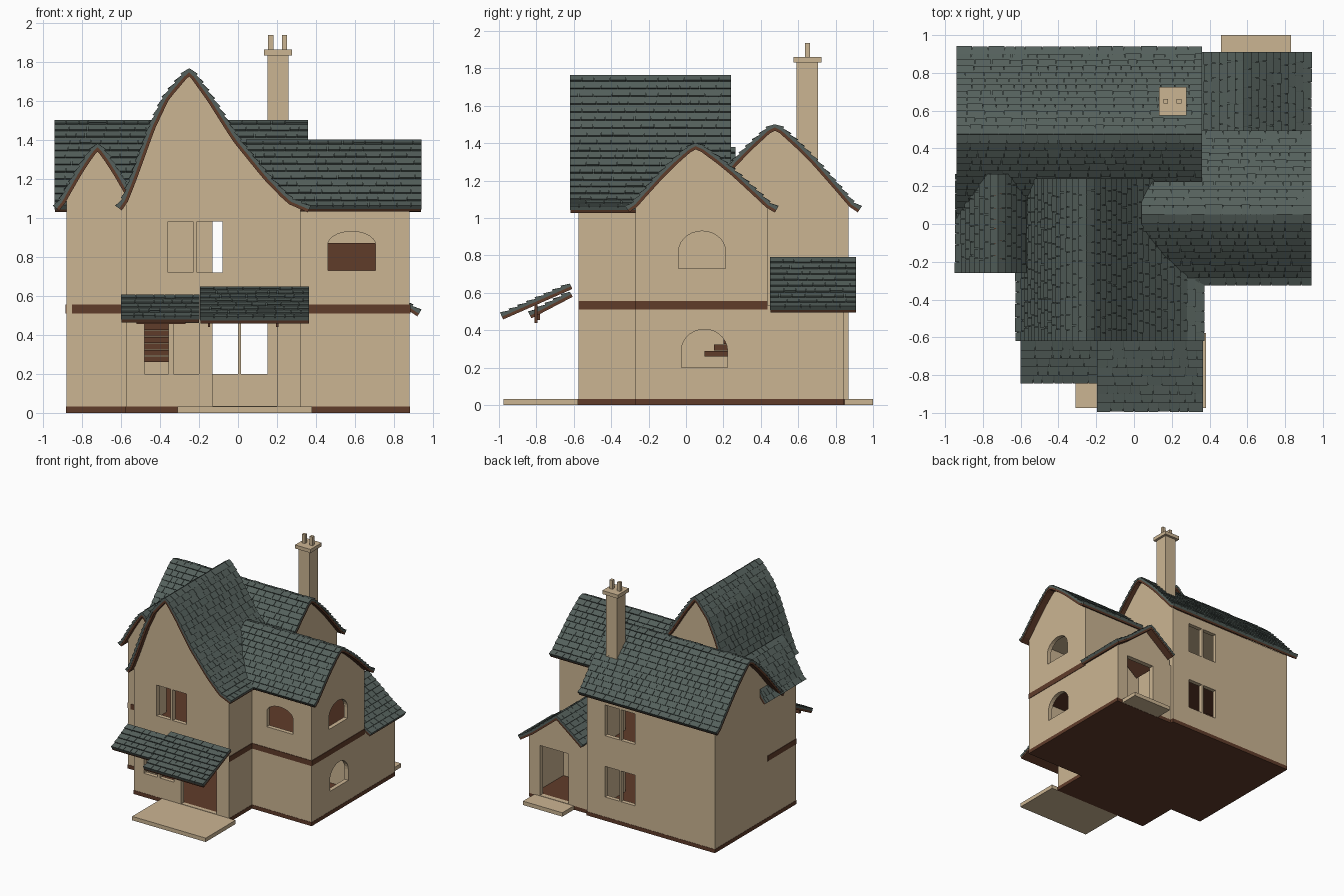
import bpy, bmesh, math, random
from mathutils import Vector

random.seed(4)
if "Cube" in bpy.data.objects:
    bpy.data.objects.remove(bpy.data.objects["Cube"], do_unlink=True)


def material(name, rgb):
    m = bpy.data.materials.new(name)
    m.use_nodes = True
    m.diffuse_color = (*rgb, 1)
    m.node_tree.nodes["Principled BSDF"].inputs["Base Color"].default_value = (*rgb, 1)
    return m


PLASTER = material("tan plaster", (0.60, 0.46, 0.29))
SLATE = material("grey green slate", (0.09, 0.118, 0.107))
WOOD = material("dark brown wood", (0.117, 0.045, 0.023))


def place(axis, a, b, v):
    """Section point (a, b) at distance v along the axis."""
    return {"x": (v, a, b), "y": (a, v, b), "z": (a, b, v)}[axis]


def prism(bm, axis, pts, v0, v1):
    n = len(pts)
    lo = [bm.verts.new(place(axis, *p, v0)) for p in pts]
    hi = [bm.verts.new(place(axis, *p, v1)) for p in pts]
    bm.faces.new(lo)
    bm.faces.new(hi)
    for i in range(n):
        j = (i + 1) % n
        bm.faces.new((lo[i], lo[j], hi[j], hi[i]))


def box(bm, x0, x1, y0, y1, z0, z1):
    prism(bm, "z", [(x0, y0), (x1, y0), (x1, y1), (x0, y1)], z0, z1)


def finish(name, bm, mat):
    bmesh.ops.recalc_face_normals(bm, faces=bm.faces[:])
    me = bpy.data.meshes.new(name)
    bm.to_mesh(me)
    bm.free()
    me.materials.append(mat)
    ob = bpy.data.objects.new(name, me)
    bpy.context.scene.collection.objects.link(ob)
    return ob


def boxes(name, mat, *dims):
    bm = bmesh.new()
    for d in dims:
        box(bm, *d)
    return finish(name, bm, mat)


def cut(ob, cutter):
    mod = ob.modifiers.new("cut", "BOOLEAN")
    mod.operation, mod.solver, mod.object = "DIFFERENCE", "EXACT", cutter
    bpy.context.view_layer.objects.active = ob
    bpy.ops.object.modifier_apply(modifier=mod.name)
    bpy.data.objects.remove(cutter, do_unlink=True)


# Footprint, storey heights and wall shell
PLAN = [(-.575, -.575), (.32, -.575), (.32, -.27), (.88, -.27), (.88, .437),
        (.32, .437), (.32, .87), (-.88, .87), (-.88, -.22), (-.575, -.22)]
FLOOR, BAND, BAND_TOP, WALL_TOP = .03, .51, .555, 1.06


def inset(plan, t):
    out = []
    for i, p in enumerate(plan):
        a, b, c = Vector(plan[i - 1]), Vector(p), Vector(plan[(i + 1) % len(plan)])
        d, e = (b - a).normalized(), (c - b).normalized()
        out.append((b.x - t * (d.y + e.y), b.y + t * (d.x + e.x)))
    return out


def slab(name, t, z0, z1, mat):
    bm = bmesh.new()
    prism(bm, "z", inset(PLAN, t), z0, z1)
    return finish(name, bm, mat)


def arch(u0, u1, z0, spring, rise):
    c, r = (u0 + u1) / 2, (u1 - u0) / 2
    curve = [(c + r * math.cos(a), spring + rise * math.sin(a))
             for a in (math.pi * i / 14 for i in range(15))]
    return [(u0, z0), (u1, z0)] + curve


walls = slab("walls", 0, FLOOR, WALL_TOP, PLASTER)
cut(walls, slab("room_cutter", .035, -.1, 1.2, PLASTER))
openings = bmesh.new()
for x0, x1, z0, z1 in [(-.36, -.23, .72, .98), (-.21, -.08, .72, .98), (-.48, -.355, .2, .46),
                       (-.33, -.2, .2, .46), (-.13, .2, .035, .475)]:
    box(openings, x0, x1, -.65, -.5, z0, z1)
for x0, x1 in [(-.13, .0), (.015, .15)]:
    for z in (.2, .72):
        box(openings, x0, x1, .8, .95, z, z + .26)
prism(openings, "x", arch(-.025, .222, .2, .29, .115), .8, .95)
prism(openings, "x", arch(-.04, .212, .73, .82, .11), .8, .95)
prism(openings, "y", arch(.46, .705, .73, .86, .07), -.35, -.2)
cut(walls, finish("opening_cutter", openings, PLASTER))

slab("base", -.002, 0, FLOOR + .002, WOOD)
slab("upper_floor", .02, BAND, BAND_TOP, WOOD)
slab("ceiling", .02, 1.035, 1.055, PLASTER)
bands = [(.32, .884, -.274, -.27), (.88, .884, -.27, .437), (.32, .324, -.575, -.27),
         (-.85, -.575, -.224, -.22), (-.884, -.88, -.22, .165), (-.579, -.575, -.575, -.22)]
boxes("belt_course", WOOD, *[(*b, BAND, BAND_TOP) for b in bands])

# Interior stair and screen
boxes("stairs", WOOD, *[(-.5, -.35, .1 + i * .05, .5, .26 + i * .033, .29 + i * .033)
                        for i in range(7)])
boxes("room_screen", WOOD, (.36, .84, .33, .35, BAND_TOP, .87))

# Rear porch body and the two door slabs
porch = boxes("rear_porch_wall", PLASTER, (.32, .88, .805, .845, FLOOR, .535))
cut(porch, boxes("porch_cutter", PLASTER, (.51, .78, .7, .95, .035, .46)))
boxes("rear_porch_side", PLASTER, (.845, .88, .437, .806, FLOOR, .535))
boxes("rear_porch_base", WOOD, (.322, .882, .439, .845, 0, FLOOR + .002))
boxes("front_doorstep", PLASTER, (-.31, .38, -.975, -.577, 0, FLOOR + .003))
boxes("rear_doorstep", PLASTER, (.46, .83, .847, 1.0, 0, FLOOR + .003))


# Roofs: each slope is a polyline from ridge to eave
def normals(line):
    out = []
    for i in range(len(line)):
        a, b = line[max(i - 1, 0)], line[min(i + 1, len(line) - 1)]
        d = (b - a).normalized()
        out.append(Vector((-d.y, d.x)) * (1 if d.x > 0 else -1))
    return out


def resample(line, step):
    lens = [(b - a).length for a, b in zip(line, line[1:])]
    n = max(2, round(sum(lens) / step))
    out = []
    for k in range(n + 1):
        s, i = sum(lens) * k / n, 0
        while i < len(lens) - 1 and s > lens[i]:
            s -= lens[i]
            i += 1
        out.append(line[i].lerp(line[i + 1], min(s / lens[i], 1)))
    return out


def layer(bm, axis, line, top, bottom, v0, v1):
    ns = normals(line)
    up = [p + n * top for p, n in zip(line, ns)]
    dn = [p + n * bottom for p, n in zip(line, ns)]
    for i in range(len(line) - 1):
        prism(bm, axis, [up[i], up[i + 1], dn[i + 1], dn[i]], v0, v1)


def roof(name, axis, slopes, v0, v1):
    tiles, boards = bmesh.new(), bmesh.new()
    for slope in slopes:
        line = resample([Vector(p) for p in slope], .05)
        ns = normals(line)
        layer(tiles, axis, line, 0, -.014, v0, v1)
        layer(boards, axis, line, -.014, -.03, v0 + .002, v1 - .002)
        for i in range(len(line) - 1):
            v = v0
            while v < v1 - .001:
                w = min(v + random.uniform(.045, .1), v1)
                if v1 - w < .03:
                    w = v1
                lift = random.uniform(.008, .012)
                a, b, n, m = line[i], line[i + 1], ns[i], ns[i + 1]
                prism(tiles, axis, [a + n * .001, b + m * lift, b - m * .004, a - n * .004],
                      v, w if w == v1 else w - .003)
                v = w
    finish(name + "_slates", tiles, SLATE)
    finish(name + "_boards", boards, WOOD)


def gable(name, axis, slopes, u0, u1, base, v0, v1):
    """End wall filling the space beneath a pair of slopes."""
    left, right = slopes
    curve = list(reversed(left)) + list(right[1:])

    def height(u):
        for (a, za), (b, zb) in zip(curve, curve[1:]):
            if a <= u <= b:
                return za + (zb - za) * (u - a) / (b - a)
        return base
    us = [u1 + (u0 - u1) * i / 40 for i in range(41)] + [left[0][0]]
    us.sort(reverse=True)
    bm = bmesh.new()
    prism(bm, axis, [(u0, base - .01), (u1, base - .01)] +
          [(u, max(height(u) - .02, base)) for u in us], v0, v1)
    finish(name, bm, PLASTER)


EVEN = [(0, 1), (.08, .965), (.3, .76), (.5, .55), (.78, .22), (.92, .05), (1, 0)]
STEEP = [(0, 1), (.08, .965), (.35, .8), (.55, .58), (.8, .22), (.92, .06), (1, 0)]
SWEPT = [(0, 1), (.05, .96), (.19, .79), (.4, .5), (.66, .22), (.84, .06), (1, 0)]


def bell(centre, ridge, wl, wr, left=EVEN, right=EVEN, eave=1.055):
    return [[(centre + s * w * t, eave + (ridge - eave) * h) for t, h in prof]
            for s, w, prof in ((-1, wl, left), (1, wr, right))]


main = bell(.475, 1.5, .455, .46)
roof("main_roof", "x", main, -.94, .36)
gable("main_gable_west", "x", main, -.22 + .3, .87, WALL_TOP, -.88, -.845)
gable("main_gable_east", "x", main, .08, .87, WALL_TOP, .285, .32)

wing = bell(-.25, 1.765, .37, .62, STEEP, SWEPT)
roof("front_wing_roof", "y", wing, -.62, .24)
gable("front_wing_gable", "y", wing, -.575, .32, WALL_TOP, -.575, -.54)
gable("front_wing_rear_gable", "y", wing, -.575, .32, WALL_TOP, .165, .2)

east = bell(.05, 1.4, .37, .44)
roof("east_wing_roof", "x", east, .04, .94)
gable("east_wing_gable", "x", east, -.27, .437, WALL_TOP, .845, .88)

west = bell(-.72, 1.38, .22, .22)
roof("west_wing_roof", "y", west, -.26, .265)
gable("west_wing_gable", "y", west, -.88, -.56, WALL_TOP, -.22, -.185)

back = [[(.58, .79), (.45, .69), (.335, .6)], [(.58, .79), (.82, .595), (.935, .52)]]
roof("rear_porch_roof", "y", back, .45, .91)
gable("rear_porch_gable", "y", back, .335, .88, .535, .81, .845)

# Lean-to canopies over the front door and window, with brackets
roof("door_canopy", "x", [[(-.62, .648), (-.99, .485)]], -.195, .365)
roof("window_canopy", "x", [[(-.62, .605), (-.84, .49)]], -.6, -.197)
boxes("canopy_brackets", WOOD, *[(x, x + .012, -.81, -.795, .44, .55) for x in (-.155, .195)],
      (-.52, -.27, -.8, -.78, .455, .49))

# Chimney
boxes("chimney_stack", PLASTER, (.152, .258, .592, .705, 1.2, 1.835))
boxes("chimney_cap", PLASTER, (.132, .278, .575, .725, 1.832, 1.862))
boxes("chimney_pots", PLASTER, *[(x, x + .026, .637, .663, 1.86, 1.937) for x in (.155, .226)])
